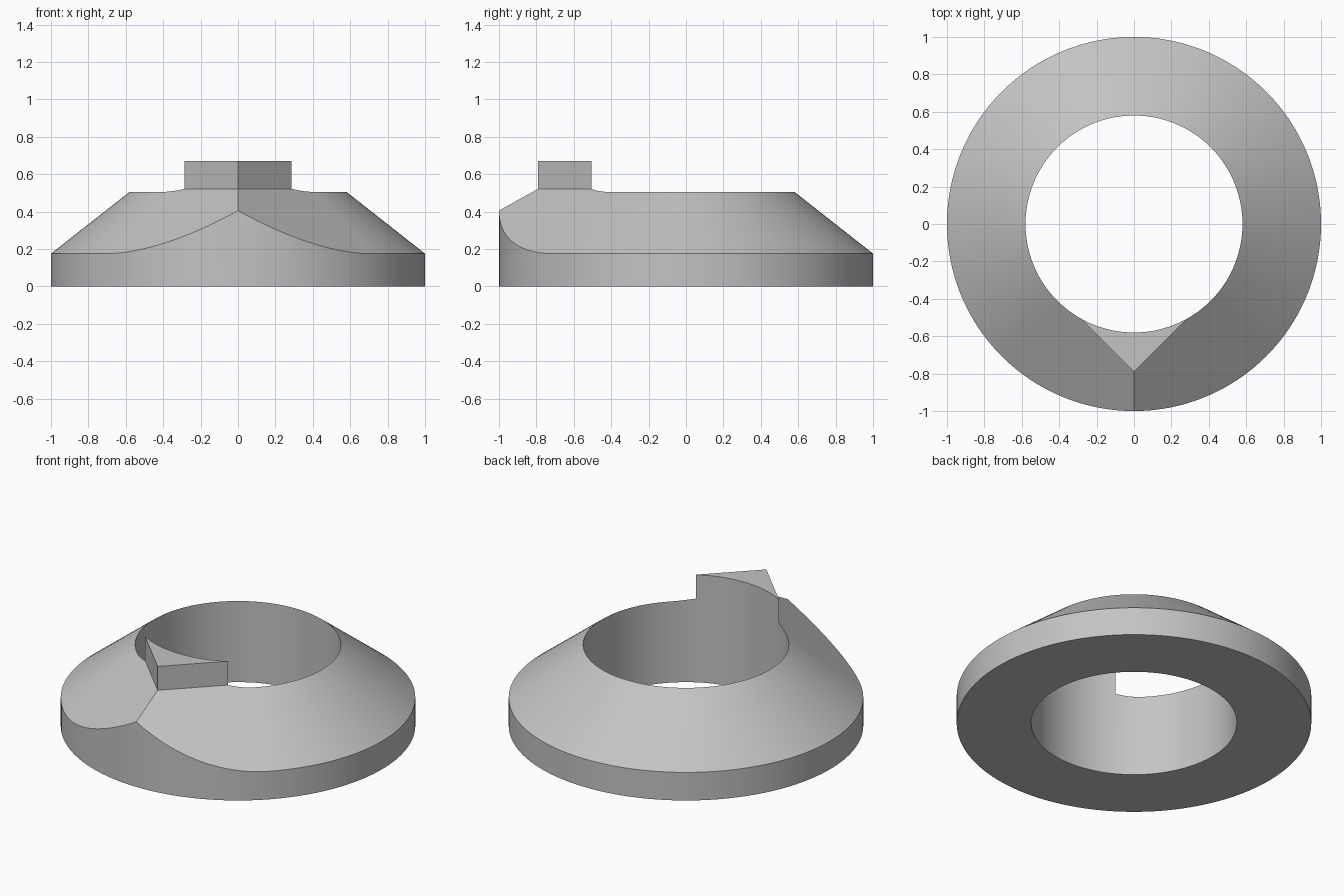
import bpy, bmesh
from math import sin, cos, acos, pi, radians

if "Cube" in bpy.data.objects:
    bpy.data.objects.remove(bpy.data.objects["Cube"])

BORE, OUTER = 0.58, 1.0
EDGE_Z, RIM_Z, TAB_Z = 0.175, 0.505, 0.67
TAB_DIST = 0.559                      # distance of the tab's two walls from the axis
CORNER = radians(45)                  # the cone turns into flat tangent planes here
TAB_ANGLE = CORNER - acos(TAB_DIST / BORE)


def height(dist):
    return EDGE_Z + (RIM_Z - EDGE_Z) * (OUTER - dist) / (OUTER - BORE)


def column(angle, side, tab):
    """Cross-section at an angle from the front: base, outer wall, slope, tab, bore."""
    factor = cos(max(CORNER - angle, 0))
    rim = height(BORE * factor)
    points = [(BORE, 0), (OUTER, 0), (OUTER, height(OUTER * factor))]
    if tab:
        foot, step = TAB_DIST / factor, height(TAB_DIST)
        points += [(foot, step), (foot, TAB_Z), (BORE, TAB_Z), (BORE, step)]
    else:
        points += [(BORE, rim)] * 4
    return [(side * r * sin(angle), -r * cos(angle), z) for r, z in points]


def steps(start, end, count):
    return [start + (end - start) * i / count for i in range(count + 1)]


# Columns for one half, doubled at the tab's end so that it stops sharply
half = [(a, True) for a in steps(0, TAB_ANGLE, 14)]
half += [(a, False) for a in steps(TAB_ANGLE, CORNER, 8)]
half += [(a, False) for a in steps(CORNER, pi, 68)[1:]]
columns = [column(a, 1, t) for a, t in half]
columns += [column(a, -1, t) for a, t in reversed(half[1:-1])]

# Skin the columns into a closed ring
bm = bmesh.new()
rings = [[bm.verts.new(p) for p in c] for c in columns]
for i, ring in enumerate(rings):
    following = rings[(i + 1) % len(rings)]
    for j in range(len(ring)):
        k = (j + 1) % len(ring)
        bm.faces.new((ring[j], following[j], following[k], ring[k]))
bmesh.ops.remove_doubles(bm, verts=bm.verts, dist=0.00005)
bmesh.ops.recalc_face_normals(bm, faces=bm.faces)
mesh = bpy.data.meshes.new("conical_ring_with_tab")
bm.to_mesh(mesh)
bm.free()

# Plain grey material
grey = bpy.data.materials.new("plain_grey")
grey.use_nodes = True
colour = (0.55, 0.55, 0.55, 1)
grey.diffuse_color = colour
grey.node_tree.nodes["Principled BSDF"].inputs["Base Color"].default_value = colour
mesh.materials.append(grey)

ring_object = bpy.data.objects.new("conical_ring_with_tab", mesh)
bpy.context.collection.objects.link(ring_object)
bpy.ops.object.select_all(action="DESELECT")
ring_object.select_set(True)
bpy.context.view_layer.objects.active = ring_object
bpy.ops.object.shade_smooth_by_angle(angle=radians(30))
